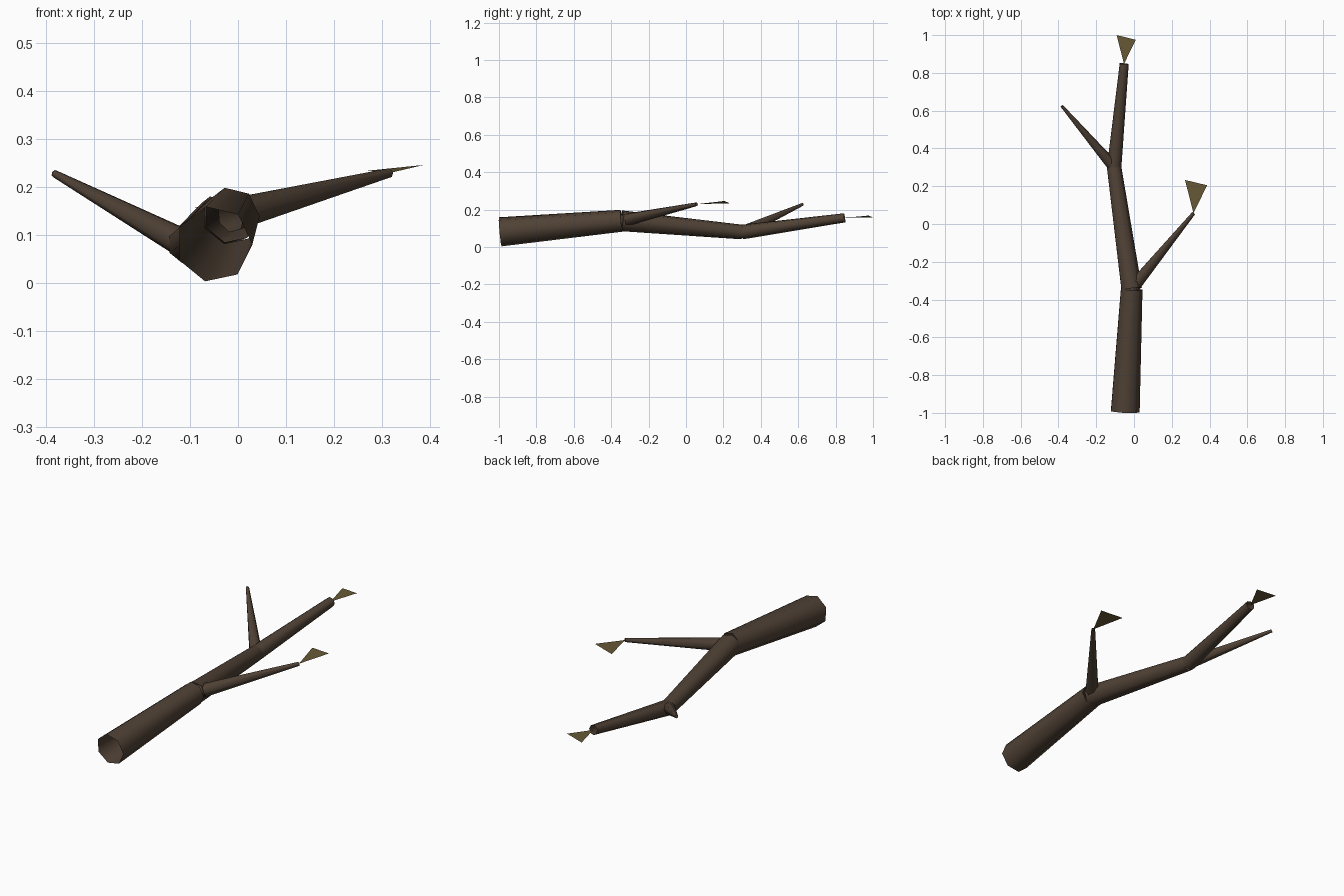
import bpy
import math
from mathutils import Vector

if "Cube" in bpy.data.objects:
    bpy.data.objects.remove(bpy.data.objects["Cube"])


def make_material(name, color):
    mat = bpy.data.materials.new(name)
    mat.use_nodes = True
    mat.diffuse_color = color
    mat.node_tree.nodes["Principled BSDF"].inputs["Base Color"].default_value = color
    return mat


bark = make_material("dark brown bark", (0.08, 0.054, 0.036, 1))
leaf = make_material("olive leaf", (0.135, 0.1, 0.037, 1))


def add_mesh(name, verts, faces, mat):
    mesh = bpy.data.meshes.new(name)
    mesh.from_pydata(verts, [], faces)
    mesh.materials.append(mat)
    obj = bpy.data.objects.new(name, mesh)
    bpy.context.collection.objects.link(obj)
    return obj


def add_limb(name, start, end, r_start, r_end, sides=7):
    """Open tapered tube whose rings are square to its axis."""
    start, end = Vector(start), Vector(end)
    axis = (end - start).normalized()
    side = axis.cross(Vector((0, 0, 1))).normalized()
    up = side.cross(axis)
    verts = []
    for centre, radius in ((start, r_start), (end, r_end)):
        for i in range(sides):
            a = math.radians(102) + math.tau * i / sides
            verts.append(centre + radius * (math.cos(a) * side + math.sin(a) * up))
    faces = []
    for i in range(sides):
        j = (i + 1) % sides
        faces.append((j, i, i + sides, j + sides))
    obj = add_mesh(name, verts, faces, bark)
    for poly in obj.data.polygons:
        poly.use_smooth = True
    return obj


# Joints and tips of the branch
base = (-0.05, -0.993, 0.081)
fork = (-0.015, -0.345, 0.14)
bend = (-0.107, 0.3, 0.08)
top = (-0.053, 0.848, 0.156)
left_tip = (0.315, 0.057, 0.229)
right_tip = (-0.382, 0.624, 0.228)

# Main stem in three lengths
add_limb("lower_stem", base, fork, 0.08, 0.06)
add_limb("middle_stem", fork, bend, 0.057, 0.04)
add_limb("upper_stem", bend, top, 0.04, 0.025)

# Side twigs
add_limb("left_twig", fork, left_tip, 0.036, 0.01)
add_limb("right_twig", bend, right_tip, 0.032, 0.008)

# Single triangular leaves on two tips
add_mesh("left_leaf", [left_tip, (0.387, 0.205, 0.246), (0.27, 0.233, 0.234)],
         [(0, 1, 2)], leaf)
add_mesh("top_leaf", [top, (0.01, 0.975, 0.168), (-0.092, 1.0, 0.158)],
         [(0, 1, 2)], leaf)
